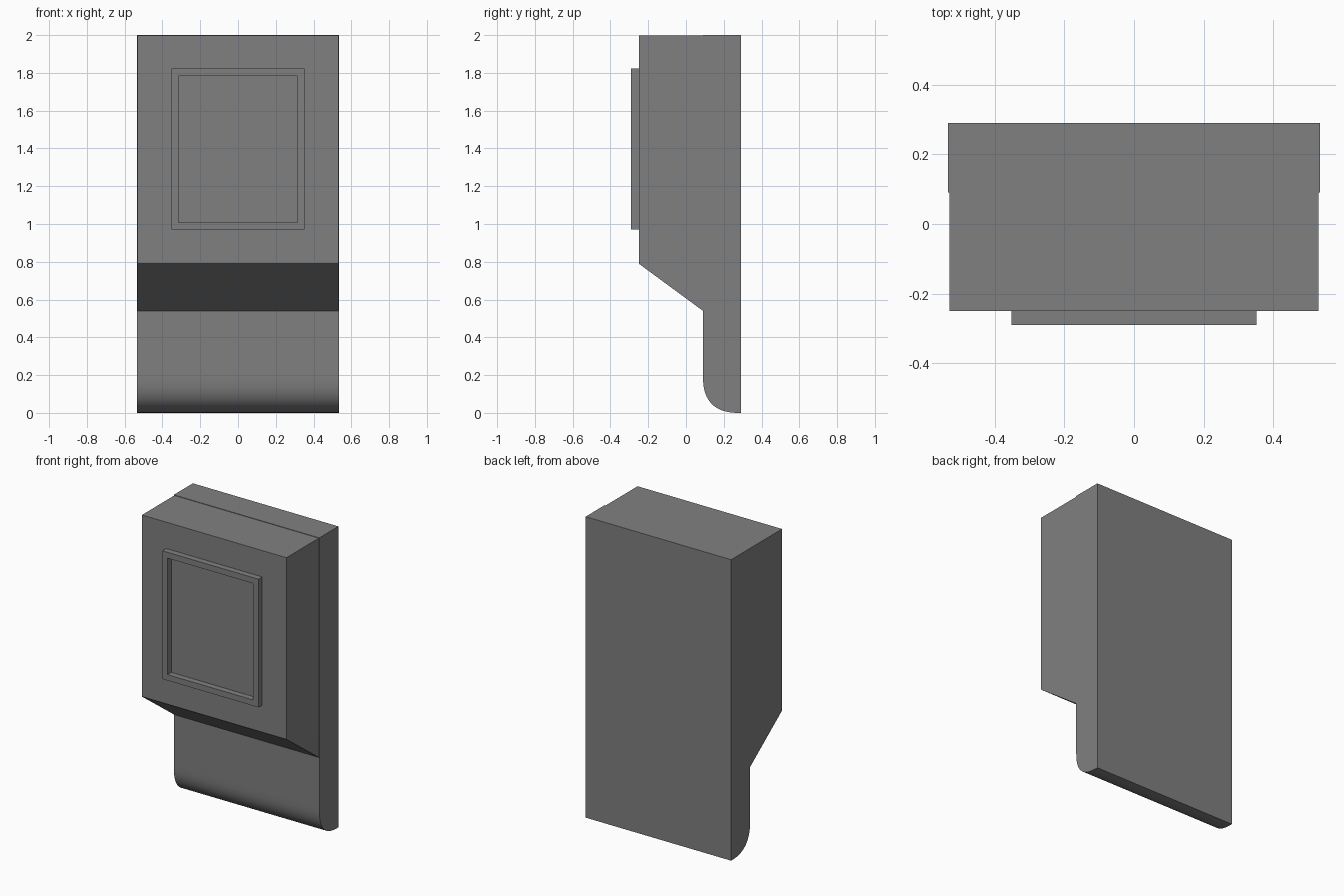
import bpy, bmesh, math

cube = bpy.data.objects.get("Cube")
if cube:
    bpy.data.objects.remove(cube, do_unlink=True)

grey = bpy.data.materials.new("mid_grey")
grey.use_nodes = True
colour = (0.216, 0.216, 0.216, 1)
grey.diffuse_color = colour
grey.node_tree.nodes["Principled BSDF"].inputs["Base Color"].default_value = colour


def finish(name, bm):
    bmesh.ops.recalc_face_normals(bm, faces=bm.faces)
    mesh = bpy.data.meshes.new(name)
    bm.to_mesh(mesh)
    bm.free()
    mesh.materials.append(grey)
    obj = bpy.data.objects.new(name, mesh)
    bpy.context.collection.objects.link(obj)
    return obj


def extrude_profile(name, profile, half_width):
    """Sweep a closed (y, z) side profile across the width."""
    bm = bmesh.new()
    face = bm.faces.new([bm.verts.new((-half_width, y, z)) for y, z in profile])
    swept = bmesh.ops.extrude_face_region(bm, geom=[face], use_keep_orig=True)
    verts = [v for v in swept["geom"] if isinstance(v, bmesh.types.BMVert)]
    bmesh.ops.translate(bm, verts=verts, vec=(2 * half_width, 0, 0))
    return finish(name, bm)


# Back slab with a rounded lower front edge
back, seam, radius, steps = 0.29, 0.09, 0.2, 16
profile = [(back, 2), (seam, 2)]
for i in range(steps + 1):
    a = math.pi / 2 * i / steps
    profile.append((back - radius * math.cos(a) ** 0.77,
                    radius - radius * math.sin(a) ** 0.77))
slab = extrude_profile("back_slab", profile, 0.535)
bpy.ops.object.select_all(action="DESELECT")
slab.select_set(True)
bpy.context.view_layer.objects.active = slab
bpy.ops.object.shade_smooth_by_angle(angle=math.radians(30))

# Raised upper housing with a sloped underside
front = -0.25
extrude_profile("upper_housing",
                [(seam, 1.997), (front, 1.997), (front, 0.79), (seam, 0.54)], 0.531)

# Rectangular frame standing on the housing front
bm = bmesh.new()
corners = [(-1, -1), (1, -1), (1, 1), (-1, 1)]
outer, inner = [
    [bm.verts.new((sx * w, front, 1.396 + sz * h)) for sx, sz in corners]
    for w, h in ((0.353, 0.426), (0.315, 0.387))]
for i in range(4):
    j = (i + 1) % 4
    bm.faces.new((outer[i], outer[j], inner[j], inner[i]))
raised = bmesh.ops.extrude_face_region(bm, geom=bm.faces[:], use_keep_orig=True)
verts = [v for v in raised["geom"] if isinstance(v, bmesh.types.BMVert)]
bmesh.ops.translate(bm, verts=verts, vec=(0, -0.04, 0))
finish("front_frame", bm)
